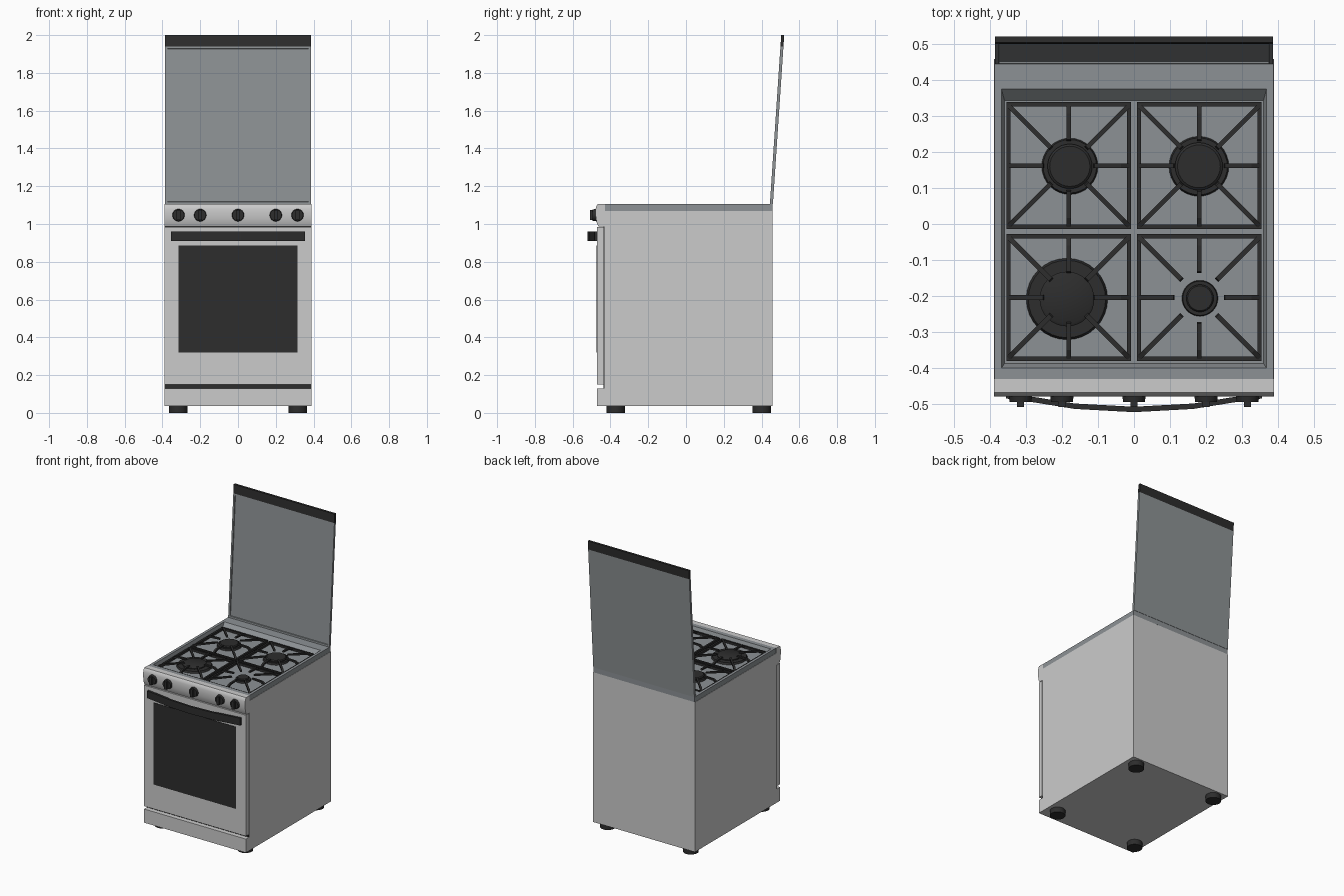
import bpy, bmesh, math
from mathutils import Matrix, Vector

if "Cube" in bpy.data.objects:
    bpy.data.objects.remove(bpy.data.objects["Cube"])


def material(name, rgb):
    m = bpy.data.materials.new(name)
    m.diffuse_color = (*rgb, 1)
    m.use_nodes = True
    m.node_tree.nodes["Principled BSDF"].inputs["Base Color"].default_value = m.diffuse_color
    return m


WHITE = material("light enamel", (0.6, 0.6, 0.6))
BLACK = material("black iron", (0.026, 0.026, 0.026))
STEEL = material("grey steel", (0.265, 0.285, 0.30))
GLASS = material("grey glass", (0.27, 0.29, 0.30))
SIDE = Matrix.Rotation(math.pi / 2, 4, 'Z')   # turns (a, w, b) into (x = -w, y = a, z = b)


def finish(bm, name, mat, smooth=False):
    bmesh.ops.recalc_face_normals(bm, faces=bm.faces[:])
    me = bpy.data.meshes.new(name)
    bm.to_mesh(me)
    bm.free()
    ob = bpy.data.objects.new(name, me)
    bpy.context.collection.objects.link(ob)
    me.materials.append(mat)
    if smooth:
        bpy.ops.object.select_all(action='DESELECT')
        ob.select_set(True)
        bpy.context.view_layer.objects.active = ob
        bpy.ops.object.shade_smooth_by_angle(angle=math.radians(35))
    return ob


def add_box(bm, x0, x1, y0, y1, z0, z1):
    m = Matrix.Translation(((x0 + x1) / 2, (y0 + y1) / 2, (z0 + z1) / 2))
    bmesh.ops.create_cube(bm, size=1, matrix=m @ Matrix.Diagonal((x1 - x0, y1 - y0, z1 - z0, 1)))


def box(name, mat, *dims):
    bm = bmesh.new()
    add_box(bm, *dims)
    return finish(bm, name, mat)


def add_prism(bm, pts, width, matrix):
    """Profile of (a, b) points, extruded by width across."""
    f = bm.faces.new([bm.verts.new(matrix @ Vector((a, -width / 2, b))) for a, b in pts])
    ext = bmesh.ops.extrude_face_region(bm, geom=[f])
    shift = matrix.to_3x3() @ Vector((0, width, 0))
    bmesh.ops.translate(bm, vec=shift, verts=[v for v in ext['geom'] if isinstance(v, bmesh.types.BMVert)])


def prism(name, mat, pts, width, matrix=SIDE, smooth=False):
    bm = bmesh.new()
    add_prism(bm, pts, width, matrix)
    return finish(bm, name, mat, smooth)


def add_cone(bm, r0, r1, z0, z1, matrix=Matrix(), n=32):
    m = matrix @ Matrix.Translation((0, 0, (z0 + z1) / 2))
    bmesh.ops.create_cone(bm, cap_ends=True, segments=n, radius1=r0, radius2=r1, depth=z1 - z0, matrix=m)


# Body, door and lower panel
box("body", WHITE, -0.389, 0.389, -0.432, 0.458, 0.036, 1.07)
box("door_gasket", BLACK, -0.387, 0.387, -0.438, -0.432, 0.13, 0.987)
box("oven_door", WHITE, -0.389, 0.389, -0.47, -0.438, 0.15, 0.985)
box("lower_panel", WHITE, -0.389, 0.389, -0.47, -0.432, 0.036, 0.13)
box("oven_window", BLACK, -0.315, 0.315, -0.473, -0.468, 0.32, 0.885)

# Rounded control panel
prism("control_panel", WHITE, [(-0.43, 1.105), (-0.467, 1.105), (-0.474, 1.097), (-0.478, 1.08),
                               (-0.479, 1.055), (-0.477, 1.03), (-0.472, 1.005), (-0.464, 0.988),
                               (-0.43, 0.988)], 0.778, smooth=True)

# Knobs with a grip bar
for i, x in enumerate((-0.315, -0.2, 0, 0.2, 0.315)):
    bm = bmesh.new()
    face = Matrix.Translation((x, -0.474, 1.047)) @ Matrix.Rotation(math.pi / 2, 4, 'X')
    add_cone(bm, 0.033, 0.03, 0, 0.02, face)
    add_box(bm, x - 0.01, x + 0.01, -0.508, -0.49, 1.02, 1.074)
    finish(bm, f"knob_{i + 1}", BLACK, True)

# Bowed door handle
outer = [(-0.355, -0.484), (-0.27, -0.496), (-0.165, -0.513), (0, -0.522),
         (0.165, -0.513), (0.27, -0.496), (0.355, -0.484)]
inner = [(x, y + 0.015) for x, y in reversed(outer)]
lay = Matrix(((1, 0, 0, 0), (0, 0, 1, 0), (0, 1, 0, 0.935), (0, 0, 0, 1)))
prism("door_handle", BLACK, outer + inner, 0.05, lay, True)

# Feet
for sx in (-1, 1):
    for y, place in ((-0.372, "front"), (0.4, "back")):
        bm = bmesh.new()
        add_cone(bm, 0.049, 0.049, 0, 0.036, Matrix.Translation((sx * 0.317, y, 0)))
        finish(bm, f"{place}_foot_{'left' if sx < 0 else 'right'}", BLACK, True)

# Cooktop with a sunken tray: rings from the outer bottom edge in to the tray floor
rings = [(0.387, -0.43, 0.458, 1.07), (0.387, -0.43, 0.458, 1.105),
         (0.368, -0.4, 0.375, 1.105), (0.359, -0.387, 0.342, 1.072)]
bm = bmesh.new()
loops = [[bm.verts.new(p) for p in ((-x, a, z), (x, a, z), (x, b, z), (-x, b, z))] for x, a, b, z in rings]
for lo, hi in zip(loops, loops[1:]):
    for i in range(4):
        bm.faces.new((lo[i], lo[(i + 1) % 4], hi[(i + 1) % 4], hi[i]))
bm.faces.new(loops[0])
bm.faces.new(loops[-1])
finish(bm, "cooktop", STEEL)

# Burners: skirt, crown and cap
for name, x, y, r, cap in (("back_left", -0.178, 0.16, 0.078, 0.062), ("back_right", 0.18, 0.16, 0.083, 0.066),
                           ("front_left", -0.186, -0.208, 0.113, 0.076), ("front_right", 0.183, -0.206, 0.05, 0.038)):
    bm = bmesh.new()
    at = Matrix.Translation((x, y, 0))
    add_cone(bm, r, r * 0.95, 1.072, 1.084, at)
    add_cone(bm, cap, cap, 1.084, 1.09, at)
    add_cone(bm, cap, cap * 0.9, 1.09, 1.095, at)
    finish(bm, f"{name}_burner", BLACK, True)

# Pan supports: square frame with eight raised fingers
HX, HY, BAR = 0.173, 0.176, 0.012
for name, cx, cy in (("back_left", -0.181, 0.162), ("back_right", 0.181, 0.162),
                     ("front_left", -0.181, -0.204), ("front_right", 0.181, -0.204)):
    bm = bmesh.new()
    for s in (-1, 1):
        x, y = cx + s * (HX - BAR / 2), cy + s * (HY - BAR / 2)
        add_box(bm, x - BAR / 2, x + BAR / 2, cy - HY, cy + HY, 1.073, 1.088)
        add_box(bm, cx - HX, cx + HX, y - BAR / 2, y + BAR / 2, 1.073, 1.088)
    for k in range(8):
        end = 0.17 if k % 2 == 0 else 0.237
        turn = Matrix.Translation((cx, cy, 0)) @ Matrix.Rotation(k * math.pi / 4, 4, 'Z')
        add_prism(bm, [(end, 1.075), (end, 1.09), (end - 0.025, 1.103), (0.072, 1.105), (0.068, 1.096),
                       (end - 0.03, 1.091)], 0.013, turn)
    finish(bm, f"{name}_pan_support", BLACK)


# Raised glass lid, leaning back
def lean(z):
    return 0.46 + (z - 1.105) * 0.06 / 0.895


def slab(z0, z1, thick=0.016):
    return [(lean(z0), z0), (lean(z1), z1), (lean(z1) - thick, z1), (lean(z0) - thick, z0)]


bm = bmesh.new()
add_prism(bm, slab(1.105, 1.94), 0.772, SIDE)
bmesh.ops.recalc_face_normals(bm, faces=bm.faces[:])
front = min(bm.faces, key=lambda f: f.normal.y)
bmesh.ops.inset_region(bm, faces=[front], thickness=0.017, depth=0)
bmesh.ops.inset_region(bm, faces=[front], thickness=0.002, depth=-0.006)
finish(bm, "glass_lid", GLASS)
prism("lid_edge_strip", BLACK, slab(1.94, 2.0), 0.772)
